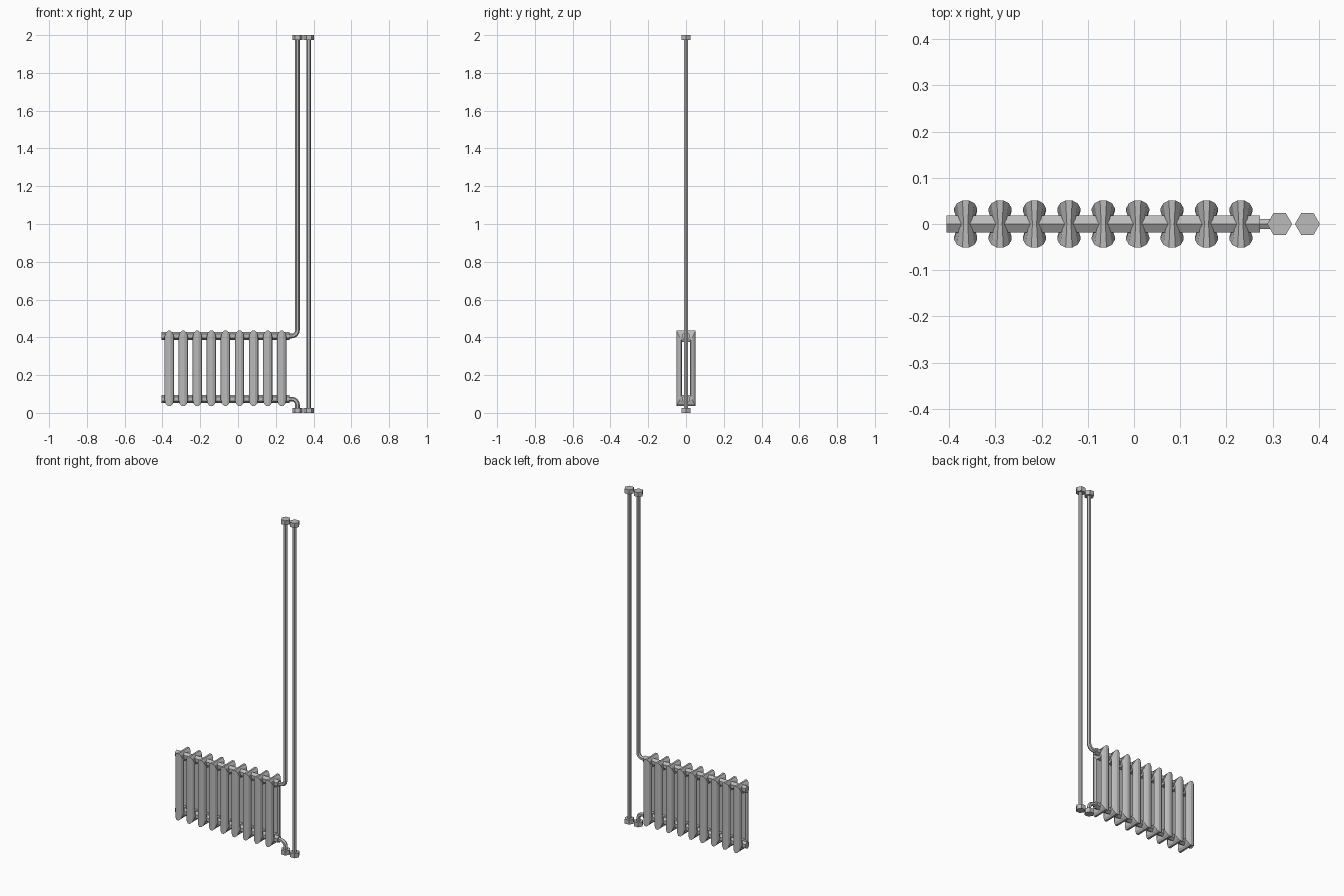
import bpy, bmesh, math
from mathutils import Vector

if "Cube" in bpy.data.objects:
    bpy.data.objects.remove(bpy.data.objects["Cube"])

metal = bpy.data.materials.new("grey_metal")
metal.use_nodes = True
GREY = (0.5, 0.5, 0.5, 1)
metal.diffuse_color = GREY
metal.node_tree.nodes["Principled BSDF"].inputs["Base Color"].default_value = GREY


def finish(bm, name):
    bmesh.ops.recalc_face_normals(bm, faces=bm.faces)
    mesh = bpy.data.meshes.new(name)
    bm.to_mesh(mesh)
    bm.free()
    mesh.materials.append(metal)
    obj = bpy.data.objects.new(name, mesh)
    bpy.context.collection.objects.link(obj)
    return obj


def skin(bm, rings, closed):
    """Join rings of equal length with quads; cap the ends of an open run."""
    rings = [[bm.verts.new(p) for p in ring] for ring in rings]
    n = len(rings[0])
    for i in range(len(rings) if closed else len(rings) - 1):
        a, b = rings[i], rings[(i + 1) % len(rings)]
        for k in range(n):
            bm.faces.new((a[k], a[(k + 1) % n], b[(k + 1) % n], b[k]))
    if not closed:
        bm.faces.new(rings[0])
        bm.faces.new(rings[-1])


def tube(name, path, radius, sides=6):
    """Sweep a polygon along a path in the xz plane."""
    path = [Vector((x, 0, z)) for x, z in path]
    rings = []
    for i, p in enumerate(path):
        t = (path[min(i + 1, len(path) - 1)] - path[max(i - 1, 0)]).normalized()
        across = Vector((-t.z, 0, t.x))
        rings.append([p + radius * (across * math.cos(a) + Vector((0, math.sin(a), 0)))
                      for a in (math.tau * k / sides for k in range(sides))])
    bm = bmesh.new()
    skin(bm, rings, False)
    return finish(bm, name)


def elbow(x, z, up, r=0.03, steps=4):
    """Points of a quarter bend from +x to vertical, with its corner at x, z."""
    angles = [math.pi / 2 * i / steps for i in range(steps + 1)]
    return [(x - r + r * math.sin(a), z + up * r * (1 - math.cos(a))) for a in angles]


# Radiator section: faceted frame with mitred corners, pinched at mid top and bottom
half_profile = [(0.007, 0), (0.019, 0.2), (0.025, 0.55), (0.025, 0.75), (0.015, 1)]
profile = half_profile + [(-w, d) for w, d in reversed(half_profile)]
HALF_Y, BOTTOM, TOP = 0.051, 0.036, 0.435
COLUMN, BAR, WAIST = 0.031, 0.06, 0.64


def section(name, x):
    stations = [(1, 1, 1), (0, 1, WAIST), (-1, 1, 1), (-1, -1, 1), (0, -1, WAIST), (1, -1, 1)]
    rings = []
    for sy, sz, width in stations:
        edge = TOP if sz > 0 else BOTTOM
        rings.append([(x + w * width, sy * (HALF_Y - d * COLUMN), edge - sz * d * BAR)
                      for w, d in profile])
    bm = bmesh.new()
    skin(bm, rings, True)
    return finish(bm, name)


for i in range(9):
    section(f"radiator_section_{i + 1}", -0.364 + i * 0.0744)

# Header pipes through the sections
UPPER, LOWER = 0.407, 0.073
for name, z in (("upper_header", UPPER), ("lower_header", LOWER)):
    tube(name, [(-0.405, z), (0.273, z)], 0.021)

# Supply and return pipes
NEAR, FAR, PIPE = 0.315, 0.375, 0.012
tube("upper_riser", [(0.26, UPPER)] + elbow(NEAR, UPPER, 1) + [(NEAR, 1.99)], PIPE)
tube("lower_outlet", [(0.26, LOWER)] + elbow(NEAR, LOWER, -1) + [(NEAR, 0.01)], PIPE)
tube("straight_riser", [(FAR, 0.01), (FAR, 1.99)], PIPE)

# Hexagonal nuts at the pipe ends
for side, x in (("near", NEAR), ("far", FAR)):
    for end, z in (("bottom", 0), ("top", 1.973)):
        tube(f"{side}_{end}_nut", [(x, z), (x, z + 0.027)], 0.027)
